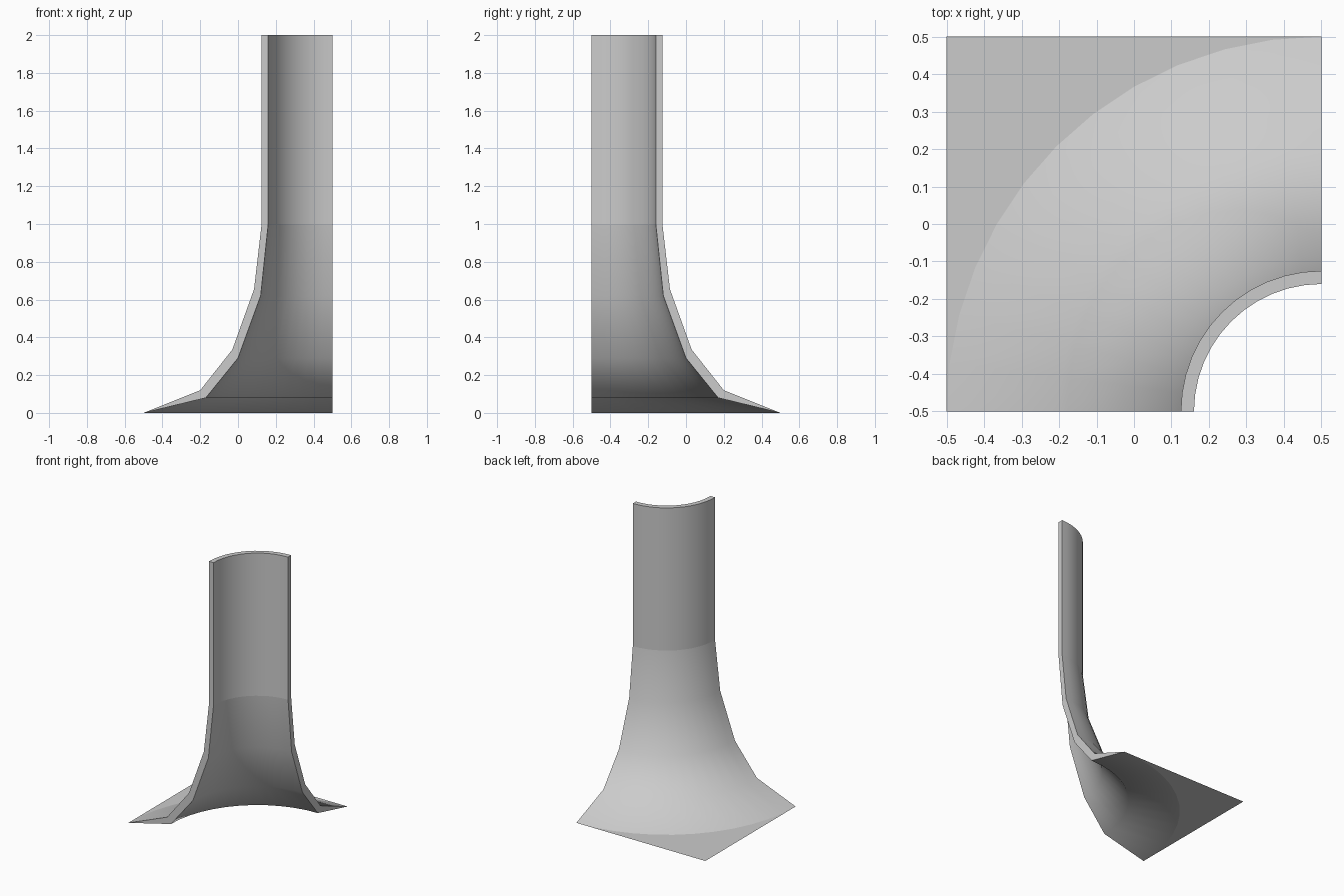
import bpy, bmesh
from math import sin, cos, pi, radians

if "Cube" in bpy.data.objects:
    bpy.data.objects.remove(bpy.data.objects["Cube"])

AXIS = (0.5, -0.5)   # vertical axis of the quarter pipe
N = 12               # segments around the quarter turn


def point(r, z, k):
    a = pi / 2 + (pi / 2) * k / N
    return (AXIS[0] + r * cos(a), AXIS[1] + r * sin(a), z)


def finish(name, bm, smooth=True):
    mesh = bpy.data.meshes.new(name)
    bm.to_mesh(mesh)
    bm.free()
    ob = bpy.data.objects.new(name, mesh)
    bpy.context.collection.objects.link(ob)
    if smooth:
        bpy.ops.object.select_all(action='DESELECT')
        ob.select_set(True)
        bpy.context.view_layer.objects.active = ob
        bpy.ops.object.shade_smooth_by_angle(angle=radians(50))
    return ob


def quarter_sweep(name, loop, skip):
    """Sweep a closed (radius, z) section a quarter turn; skip = hidden joint side."""
    bm = bmesh.new()
    rings = [[bm.verts.new(point(r, z, k)) for r, z in loop] for k in range(N + 1)]
    n = len(loop)
    for a, b in zip(rings, rings[1:]):
        for i in range(n):
            if i != skip:
                j = (i + 1) % n
                bm.faces.new((a[i], a[j], b[j], b[i]))
    bm.faces.new(rings[0][::-1])   # cut end facing +x
    bm.faces.new(rings[-1])        # cut end facing -y
    return finish(name, bm)


# Straight upper wall
quarter_sweep("upper_wall", [(0.375, 2), (0.375, 1), (0.34, 1), (0.34, 2)], skip=1)

# Flared lower wall: outside going down to the thin lip, inside going back up
outer = [(0.375, 1), (0.415, 0.655), (0.53, 0.335), (0.70, 0.12), (1, 0)]
inner = [(0.67, 0.08), (0.5, 0.29), (0.38, 0.62), (0.34, 1)]
quarter_sweep("flared_wall", outer + inner, skip=len(outer + inner) - 1)

# Flat sheet filling the square corner outside the lip
bm = bmesh.new()
corner = bm.verts.new((-0.5, 0.5, 0))
arc = [bm.verts.new(point(1, 0, k)) for k in range(N + 1)]
for p, q in zip(arc, arc[1:]):
    bm.faces.new((corner, p, q))
bmesh.ops.recalc_face_normals(bm, faces=bm.faces)
bm.normal_update()
for f in bm.faces:
    if f.normal.z < 0:
        f.normal_flip()
finish("base_corner", bm, smooth=False)
